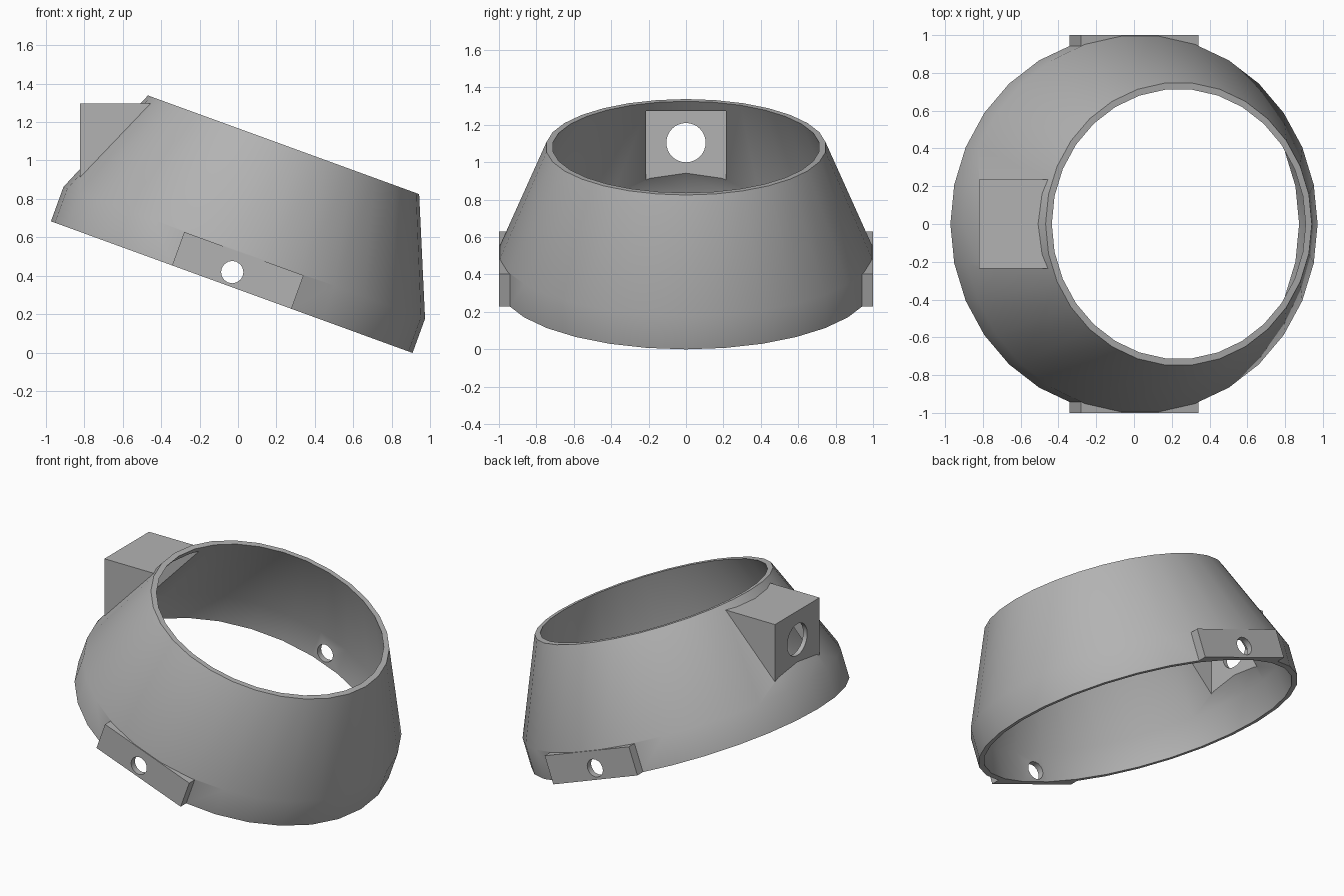
import bpy, bmesh, math
from mathutils import Matrix

if "Cube" in bpy.data.objects:
    bpy.data.objects.remove(bpy.data.objects["Cube"], do_unlink=True)

SIDES, WALL = 30, 0.035
BASE_R, TOP_R, BEND_H, TOP_H = 1.0, 0.75, 0.19, 0.787
TILT = Matrix.Translation((-0.0325, 0, 0.342)) @ Matrix.Rotation(math.radians(20), 4, 'Y')

grey = bpy.data.materials.new("plain grey")
grey.use_nodes = True
colour = (0.45, 0.45, 0.45, 1)
grey.diffuse_color = colour
grey.node_tree.nodes["Principled BSDF"].inputs["Base Color"].default_value = colour


def finish(bm, name, matrix=Matrix()):
    bmesh.ops.transform(bm, matrix=matrix, verts=bm.verts)
    bmesh.ops.recalc_face_normals(bm, faces=bm.faces)
    mesh = bpy.data.meshes.new(name)
    bm.to_mesh(mesh)
    bm.free()
    mesh.materials.append(grey)
    obj = bpy.data.objects.new(name, mesh)
    bpy.context.collection.objects.link(obj)
    return obj


def turned(name, profile):
    """Closed solid from (radius, height) rings, tilted like the collar."""
    bm = bmesh.new()
    rings = []
    for r, h in profile:
        angles = [2 * math.pi * i / SIDES for i in range(SIDES)]
        rings.append([bm.verts.new((r * math.cos(a), r * math.sin(a), h)) for a in angles])
    for low, high in zip(rings, rings[1:]):
        for i in range(SIDES):
            j = (i + 1) % SIDES
            bm.faces.new((low[i], low[j], high[j], high[i]))
    bm.faces.new(rings[0][::-1])
    bm.faces.new(rings[-1])
    return finish(bm, name, TILT)


def box(name, low, high, matrix=Matrix()):
    bm = bmesh.new()
    bmesh.ops.create_cube(bm, size=1)
    size = [b - a for a, b in zip(low, high)]
    mid = [(a + b) / 2 for a, b in zip(low, high)]
    place = Matrix.Translation(mid) @ Matrix.Diagonal((*size, 1))
    return finish(bm, name, matrix @ place)


def rod(name, radius, length, centre, axis, sides):
    bm = bmesh.new()
    bmesh.ops.create_cone(bm, cap_ends=True, segments=sides, radius1=radius,
                          radius2=radius, depth=length)
    turn = Matrix.Rotation(math.pi / 2, 4, axis)
    return finish(bm, name, Matrix.Translation(centre) @ turn)


def combine(target, tool, operation):
    tool.hide_render = True
    mod = target.modifiers.new(operation.title(), 'BOOLEAN')
    mod.operation, mod.solver, mod.object = operation, 'EXACT', tool
    bpy.context.view_layer.objects.active = target
    bpy.ops.object.modifier_apply(modifier=mod.name)
    bpy.data.objects.remove(tool, do_unlink=True)


# Outer body: short cylinder under a tapered cone
collar = turned("tilted_collar", [(BASE_R, 0), (BASE_R, BEND_H), (TOP_R, TOP_H)])

# Flat side tabs and the rear housing
for side in (-1, 1):
    ends = sorted((side * 0.85, side * 1.0))
    combine(collar, box("side_tab", (-0.33, ends[0], 0), (0.33, ends[1], 0.185), TILT), 'UNION')
combine(collar, box("housing", (-0.82, -0.235, 0.88), (-0.40, 0.235, 1.295)), 'UNION')

# Hollow interior, running past both open ends
slope = (BASE_R - TOP_R) / (TOP_H - BEND_H)
inner = [(BASE_R - WALL, -0.1), (BASE_R - WALL, BEND_H),
         (TOP_R - WALL - 0.1 * slope, TOP_H + 0.1)]
combine(collar, turned("interior", inner), 'DIFFERENCE')

# Housing cavity open to the interior, with a round port in its end wall
combine(collar, box("cavity", (-0.79, -0.215, 0.85), (-0.30, 0.215, 1.275)), 'DIFFERENCE')
combine(collar, rod("port", 0.105, 0.3, (-0.85, 0, 1.105), 'Y', 32), 'DIFFERENCE')

# Pin holes through both tabs
combine(collar, rod("pin_holes", 0.058, 3, (-0.03, 0, 0.42), 'X', 16), 'DIFFERENCE')

# Smooth curved walls, crisp edges
bpy.ops.object.select_all(action='DESELECT')
collar.select_set(True)
bpy.context.view_layer.objects.active = collar
bpy.ops.object.shade_smooth_by_angle(angle=math.radians(30))
